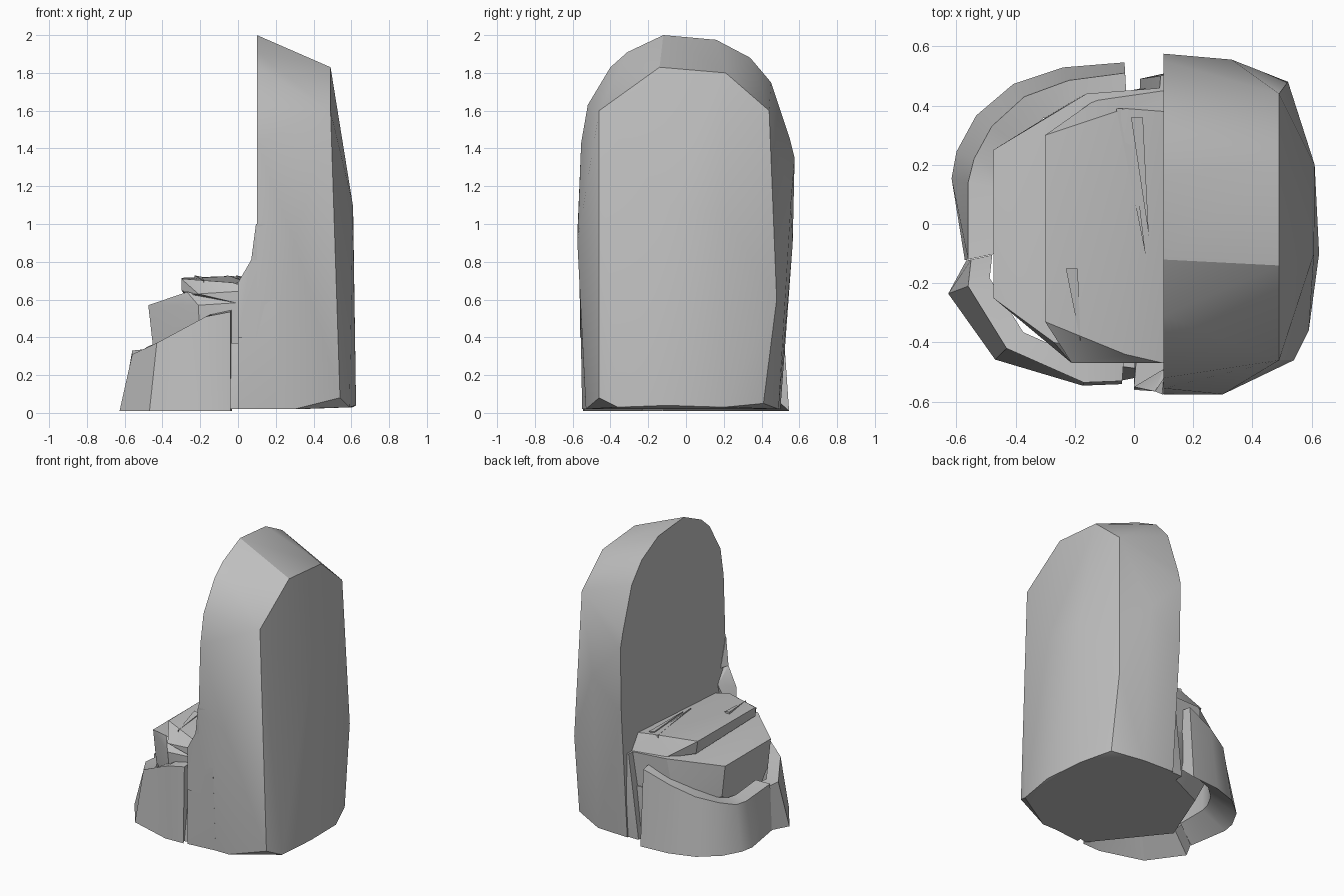
import bpy, bmesh

cube = bpy.data.objects.get("Cube")
if cube:
    bpy.data.objects.remove(cube, do_unlink=True)

stone = bpy.data.materials.new("grey stone")
stone.use_nodes = True
colour = (0.53, 0.53, 0.53, 1)
stone.diffuse_color = colour
stone.node_tree.nodes["Principled BSDF"].inputs["Base Color"].default_value = colour


def finish(name, bm):
    bmesh.ops.recalc_face_normals(bm, faces=bm.faces[:])
    mesh = bpy.data.meshes.new(name)
    bm.to_mesh(mesh)
    bm.free()
    mesh.materials.append(stone)
    obj = bpy.data.objects.new(name, mesh)
    bpy.context.collection.objects.link(obj)
    bpy.ops.object.select_all(action="DESELECT")
    obj.select_set(True)
    bpy.context.view_layer.objects.active = obj
    bpy.ops.object.shade_smooth_by_angle(angle=0.45)
    return obj


def boulder(name, points):
    """Faceted rock: the convex skin around a few corner points."""
    bm = bmesh.new()
    for p in points:
        bm.verts.new(p)
    hull = bmesh.ops.convex_hull(bm, input=bm.verts[:])
    loose = {v for v in hull["geom_interior"] + hull["geom_unused"]
             if isinstance(v, bmesh.types.BMVert)}
    bmesh.ops.delete(bm, geom=list(loose), context="VERTS")
    return finish(name, bm)


def broken_wall(name, path, inset):
    """Curved shell following (x, y, top height, foot spread) stations."""
    bm = bmesh.new()
    rings = []
    for x, y, top, spread in path:
        corners = [(x * spread, y * spread, 0.01), (x, y, top),
                   (x * inset, y * inset, top + 0.01), (x * inset, y * inset, 0.12)]
        rings.append([bm.verts.new(c) for c in corners])
    for a, b in zip(rings, rings[1:]):
        for i in range(4):
            j = (i + 1) % 4
            bm.faces.new((a[i], a[j], b[j], b[i]))
    bm.faces.new(rings[0])
    bm.faces.new(rings[-1][::-1])
    return finish(name, bm)


# Tall standing half: arched break face, then bevelled outer skin
arch = [(-.53, .02), (-.575, .95), (-.555, 1.43), (-.52, 1.63), (-.4, 1.83),
        (-.31, 1.91), (-.12, 2), (.16, 1.975), (.34, 1.88), (.45, 1.75),
        (.55, 1.45), (.575, 1.35), (.565, .9), (.5, .02)]
outer = [(.49, -.14, 1.83), (.49, .21, 1.8), (.49, .44, 1.6), (.49, -.46, 1.6),
         (.52, .48, .6), (.61, .2, 1.05), (.608, -.1, 1.1), (.625, -.1, .04),
         (.61, .2, .03), (.54, -.46, .08), (.53, .41, .05), (.59, -.36, .03),
         (.33, .555, 1.1), (.3, -.575, .9), (.3, -.53, .02), (.33, .49, .02)]
boulder("standing_slab", [(.1, y, z) for y, z in arch] + outer)

# Base of the break face and the flared corner above it
boulder("slab_foot", [(0, -.55, .02), (0, -.55, .6), (.02, .49, .02), (.09, .5, .6),
                      (.2, -.53, .02), (.2, -.56, .6), (.2, .49, .02), (.2, .53, .6)])
boulder("flare_tip", [(0, -.56, .4), (0, -.55, .69), (.07, -.565, .81), (.1, -.49, .7),
                      (.2, -.56, .81), (.2, -.55, .4)])
boulder("flare_neck", [(.07, -.565, .81), (.095, -.575, 1), (.1, -.52, .8),
                       (.2, -.57, 1), (.2, -.56, .81)])

# Cracked shell around the fallen half
broken_wall("back_wall", [(-.03, .51, .53, 1.07), (-.22, .485, .46, 1.09),
                          (-.37, .43, .4, 1.1), (-.48, .33, .35, 1.11),
                          (-.54, .22, .31, 1.11), (-.56, .14, .31, 1.1),
                          (-.56, -.12, .33, 1.02)], .83)
broken_wall("front_wall", [(-.04, -.53, .535, 1.02), (-.17, -.535, .51, 1.02),
                           (-.43, -.42, .37, 1.09), (-.56, -.21, .31, 1.12),
                           (-.55, -.12, .31, 1.03)], .87)

# Rubble filling the shell, stacked in three layers
boulder("base_rubble", [(.1, .47, .02), (-.24, .31, .02), (-.4, -.09, .02),
                        (-.05, -.53, .02), (.1, -.5, .02), (-.45, -.25, .37),
                        (-.45, .25, .37), (-.2, .42, .37), (-.2, -.46, .37),
                        (.1, .46, .37), (.1, -.5, .37)])
boulder("middle_rubble", [(-.475, .25, .57), (-.475, -.25, .57), (-.27, -.4, .64),
                          (-.16, .44, .61), (.1, .46, .6), (.1, -.47, .59),
                          (-.21, -.47, .57), (-.45, -.25, .35), (-.45, .25, .35),
                          (-.2, .42, .35), (-.2, -.45, .35), (.1, .45, .35), (.1, -.47, .35)])
boulder("top_rubble", [(-.3, .3, .715), (-.3, -.33, .71), (-.03, .39, .725),
                       (.1, .38, .7), (.1, -.47, .65), (-.03, -.44, .69), (-.21, -.47, .63),
                       (-.3, -.33, .65), (-.26, -.37, .62), (-.28, .29, .62),
                       (-.13, .42, .6), (.1, .45, .6), (0, -.47, .58)])

# Slim splinters lying on the rubble
for i, (x, y, run, length) in enumerate([(-.06, .39, .1, .5), (-.01, .36, .06, .4),
                                         (-.23, -.15, .05, .25)]):
    boulder(f"splinter_{i + 1}", [(x, y, .728), (x + .04, y, .72), (x, y, .68),
                                  (x + run, y - length, .7), (x + run, y - length, .66)])
